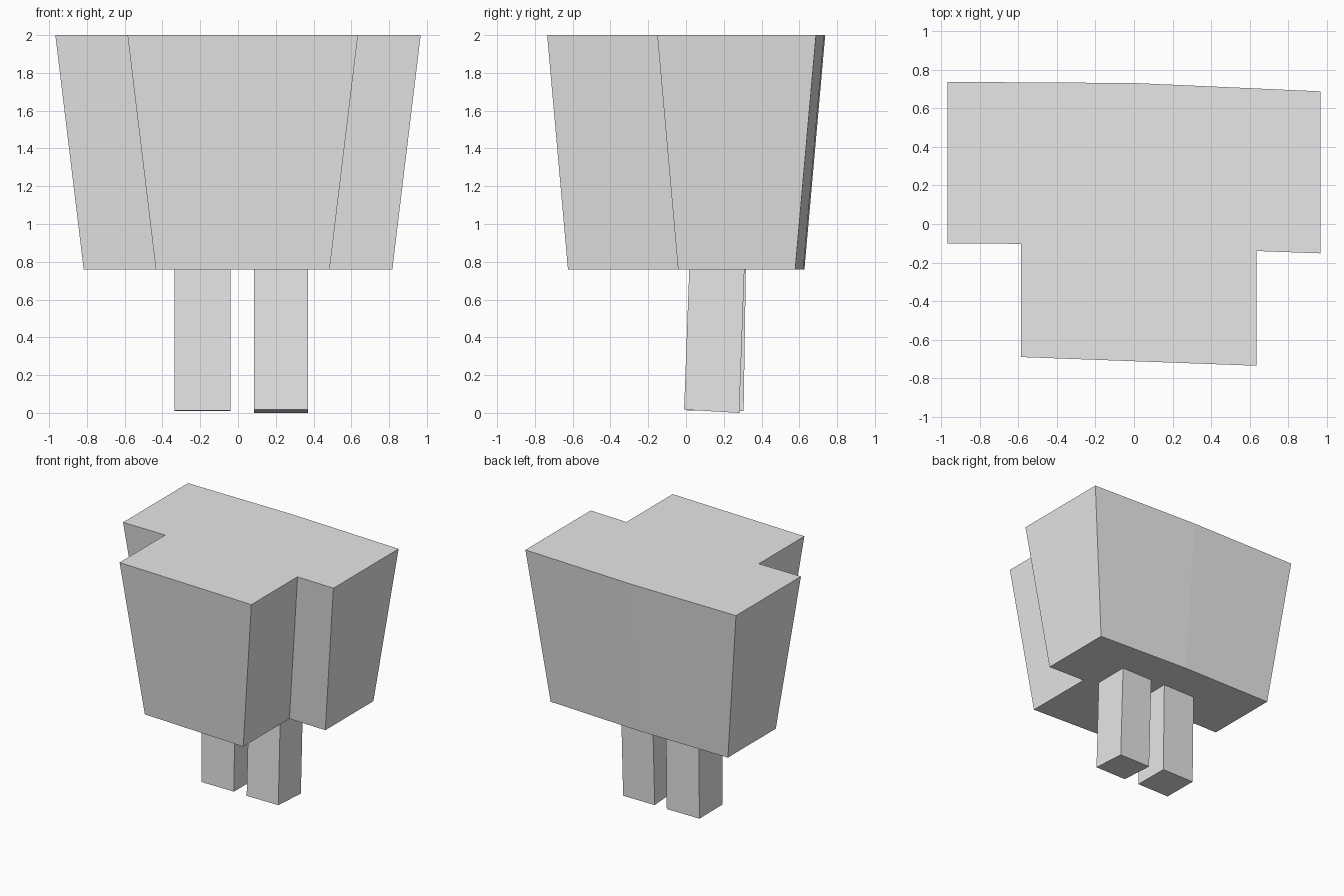
import bpy
import bmesh
from math import copysign

cube = bpy.data.objects.get("Cube")
if cube:
    bpy.data.objects.remove(cube, do_unlink=True)

# One plain grey for everything
grey = bpy.data.materials.new("plain_grey")
grey.use_nodes = True
colour = (0.8, 0.8, 0.8, 1)
grey.diffuse_color = colour
grey.node_tree.nodes["Principled BSDF"].inputs["Base Color"].default_value = colour


def loft(name, lower, upper):
    """Join two matching outlines, listed counterclockwise, into a closed solid."""
    bm = bmesh.new()
    low = [bm.verts.new(p) for p in lower]
    high = [bm.verts.new(p) for p in upper]
    bm.faces.new(low[::-1])
    bm.faces.new(high)
    for i in range(len(low)):
        j = (i + 1) % len(low)
        bm.faces.new((low[i], low[j], high[j], high[i]))
    bmesh.ops.recalc_face_normals(bm, faces=bm.faces)
    mesh = bpy.data.meshes.new(name)
    bm.to_mesh(mesh)
    bm.free()
    mesh.materials.append(grey)
    obj = bpy.data.objects.new(name, mesh)
    bpy.context.collection.objects.link(obj)
    return obj


def toward_centre(value, amount):
    return value - copysign(amount, value) if value else value


# Body: T-shaped outline, drawn in toward its base
outline = [(-0.585, -0.69), (0.635, -0.735), (0.635, -0.14), (0.967, -0.152),
           (0.967, 0.688), (0, 0.731), (-0.967, 0.737), (-0.967, -0.1),
           (-0.585, -0.103)]
base = [(toward_centre(x, 0.15), toward_centre(y, 0.11), 0.76) for x, y in outline]
loft("body", base, [(x, y, 2) for x, y in outline])


# Legs: square posts leaning back slightly as they rise
def leg(name, x0, x1, y0, y1, lean, front_z, back_z):
    foot = [(x0, y0, front_z), (x1, y0, front_z), (x1, y1, back_z), (x0, y1, back_z)]
    loft(name, foot, [(x, y + lean, 0.78) for x, y, z in foot])


leg("right_leg", -0.335, -0.04, 0.005, 0.305, 0.012, 0.012, 0.01)
leg("left_leg", 0.085, 0.37, -0.01, 0.282, 0.028, 0.017, 0)
